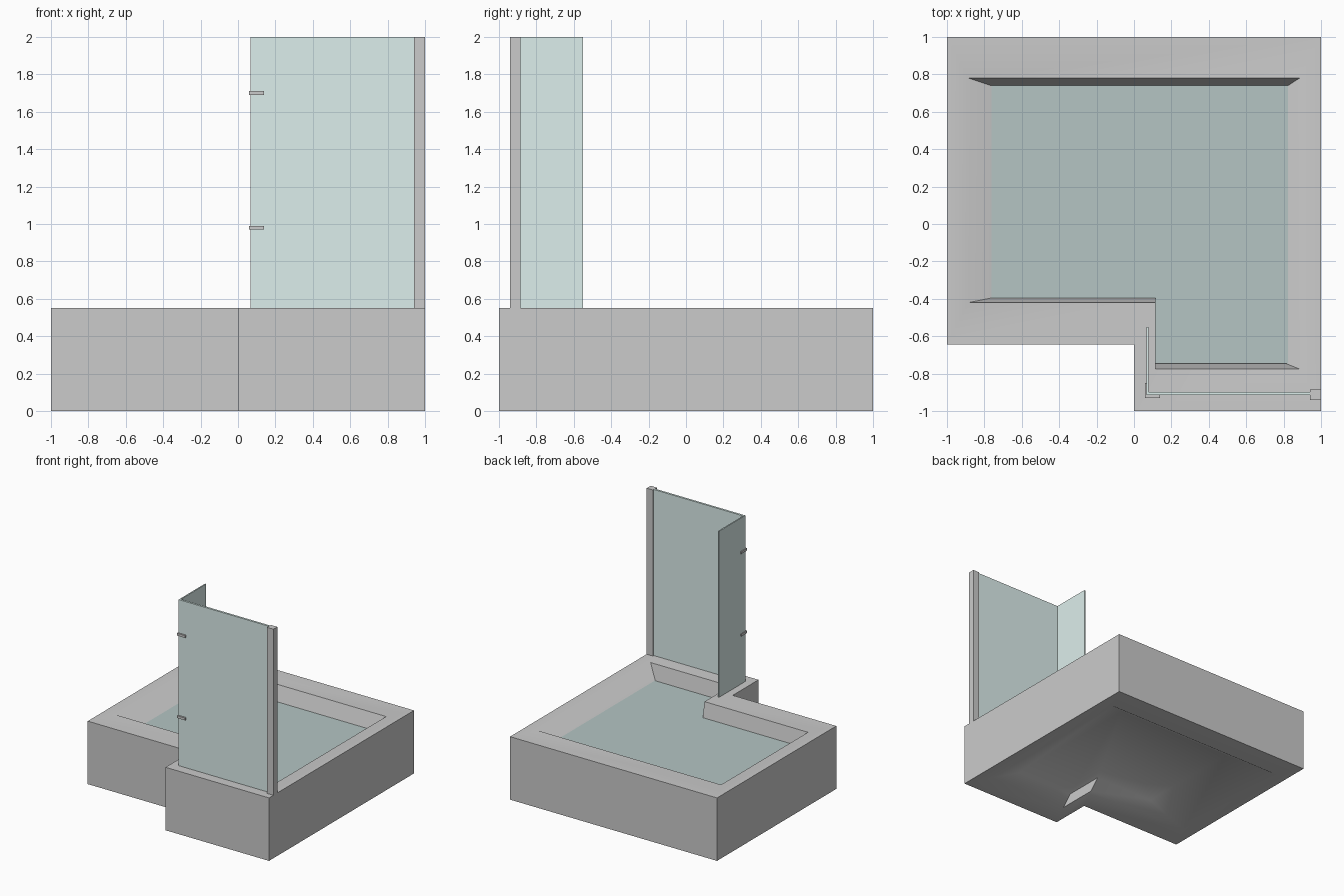
import bpy, bmesh, math

if "Cube" in bpy.data.objects:
    bpy.data.objects.remove(bpy.data.objects["Cube"])


def l_ring(x0, x1, y0, y1, nx, ny):
    """L-shaped outline: a rectangle with its front left corner cut away."""
    return [(x0, y1), (x1, y1), (x1, y0), (nx, y0), (nx, ny), (x0, ny)]


def add_object(name, bm, color=None):
    bmesh.ops.recalc_face_normals(bm, faces=bm.faces)
    mesh = bpy.data.meshes.new(name)
    bm.to_mesh(mesh)
    bm.free()
    obj = bpy.data.objects.new(name, mesh)
    bpy.context.collection.objects.link(obj)
    if color:
        mat = bpy.data.materials.new(name + "_material")
        mat.diffuse_color = color
        mat.use_nodes = True
        mat.node_tree.nodes["Principled BSDF"].inputs["Base Color"].default_value = mat.diffuse_color
        mesh.materials.append(mat)
    return obj


def add_boxes(name, boxes, color=None):
    """Boxes given as (low corner, high corner), joined into one object."""
    bm = bmesh.new()
    for lo, hi in boxes:
        verts = bmesh.ops.create_cube(bm, size=1)["verts"]
        for v in verts:
            for i in range(3):
                v.co[i] = hi[i] if v.co[i] > 0 else lo[i]
    return add_object(name, bm, color)


GLASS = (0.72, 0.86, 0.84, 1)
WATER = (0.46, 0.56, 0.55, 1)
RIM, TOP = 0.55, 2.0

# Tub: outline rings running from the basin floor over the rim and down to the hollow underside
outer = l_ring(-1, 1, -1, 1, 0, -0.645)
opening = l_ring(-0.885, 0.885, -0.775, 0.78, 0.115, -0.42)
floor = l_ring(-0.46, 0.67, -0.69, 0.64, 0.115, -0.335)
rings = [(floor, 0.10), (opening, RIM), (outer, RIM),
         (outer, 0), (opening, 0), (floor, 0.09)]
bm = bmesh.new()
loops = [[bm.verts.new((x, y, z)) for x, y in ring] for ring, z in rings]
for a, b in zip(loops, loops[1:]):
    for i in range(6):
        j = (i + 1) % 6
        bm.faces.new((a[i], a[j], b[j], b[i]))
bm.faces.new(loops[0])
bm.faces.new(loops[-1])
tub = add_object("tub", bm)
bpy.context.view_layer.objects.active = tub
tub.select_set(True)
bpy.ops.object.shade_smooth_by_angle(angle=math.radians(68))

# Water surface
bm = bmesh.new()
ring = l_ring(-0.77, 0.835, -0.745, 0.74, 0.115, -0.395)
bm.faces.new([bm.verts.new((x, y, 0.42)) for x, y in reversed(ring)])
add_object("water", bm, WATER)

# Glass screen: front panel and short side panel
add_boxes("front_glass", [((0.068, -0.915, RIM), (0.94, -0.897, TOP))], GLASS)
add_boxes("side_glass", [((0.067, -0.897, RIM), (0.078, -0.55, TOP))], GLASS)

# Wall post holding the front panel
add_boxes("wall_post", [((0.94, -0.94, RIM), (1, -0.885, TOP))])

# Corner hinges wrapping both panels
for name, z in (("lower_hinge", 0.98), ("upper_hinge", 1.70)):
    add_boxes(name, [((0.06, -0.93, z - 0.01), (0.14, -0.915, z + 0.01)),
                     ((0.06, -0.915, z - 0.01), (0.067, -0.85, z + 0.01))])
